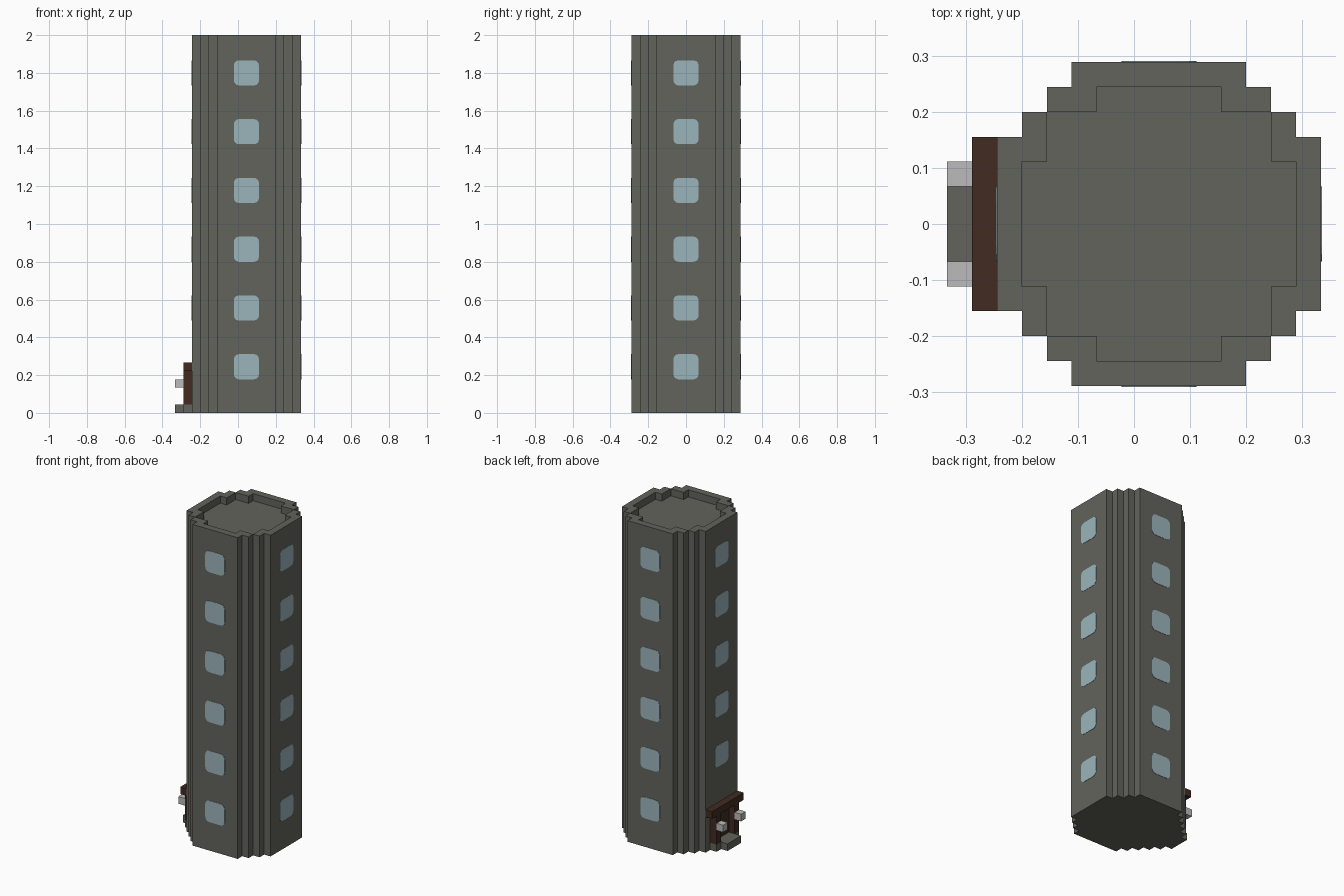
import bpy
import bmesh
from math import pi, sin, cos
from mathutils import Matrix, Vector

if "Cube" in bpy.data.objects:
    bpy.data.objects.remove(bpy.data.objects["Cube"])

U = 2 / 45      # block size
AXIS = 1        # tower axis along x, in blocks
HEIGHT = 45
HALF = 6.5      # half width of the tower


def material(name, color):
    m = bpy.data.materials.new(name)
    m.use_nodes = True
    m.diffuse_color = (*color, 1)
    m.node_tree.nodes["Principled BSDF"].inputs["Base Color"].default_value = (*color, 1)
    return m


STONE = material("grey stone", (0.125, 0.125, 0.107))
GLASS = material("pale blue glass", (0.33, 0.46, 0.50))
WOOD = material("dark brown wood", (0.054, 0.024, 0.016))
LAMP = material("light grey lamp", (0.50, 0.50, 0.50))


def prism(name, outline, z0, z1, mat, matrix=Matrix()):
    """Extrude a flat outline, given in blocks, from z0 to z1."""
    bm = bmesh.new()
    face = bm.faces.new([bm.verts.new((x, y, z0)) for x, y in outline])
    top = bmesh.ops.extrude_face_region(bm, geom=[face])
    verts = [v for v in top["geom"] if isinstance(v, bmesh.types.BMVert)]
    bmesh.ops.translate(bm, verts=verts, vec=(0, 0, z1 - z0))
    bmesh.ops.transform(bm, matrix=Matrix.Scale(U, 4) @ matrix, verts=bm.verts)
    bmesh.ops.recalc_face_normals(bm, faces=bm.faces)
    mesh = bpy.data.meshes.new(name)
    bm.to_mesh(mesh)
    bm.free()
    mesh.materials.append(mat)
    obj = bpy.data.objects.new(name, mesh)
    bpy.context.collection.objects.link(obj)
    return obj


def box(name, x, y, z, mat):
    outline = [(x[0], y[0]), (x[1], y[0]), (x[1], y[1]), (x[0], y[1])]
    return prism(name, outline, z[0], z[1], mat)


def stepped_outline(steps):
    """Mirror a quarter staircase into a closed stepped ring."""
    quarter = []
    for i, (a, b) in enumerate(steps):
        quarter.append((a, b))
        if i + 1 < len(steps):
            quarter.append((steps[i + 1][0], b))
    half = quarter + [(-x, y) for x, y in reversed(quarter)]
    return half + [(-x, -y) for x, y in half]


def rounded_square(half, radius, segments=3):
    points = []
    for corner in range(4):
        mid = pi / 4 + corner * pi / 2
        cx = (half - radius) * (1 if cos(mid) > 0 else -1)
        cy = (half - radius) * (1 if sin(mid) > 0 else -1)
        for s in range(segments + 1):
            a = corner * pi / 2 + s / segments * pi / 2
            points.append((cx + radius * cos(a), cy + radius * sin(a)))
    return points


# Tower body with a sunken roof
shift = Matrix.Translation((AXIS, 0, 0))
tower = prism("tower", stepped_outline([(6.5, 3.5), (5.5, 4.5), (4.5, 5.5), (3.5, 6.5)]),
              0, HEIGHT, STONE, shift)
cutter = prism("roof_cutter", stepped_outline([(5.5, 2.5), (4.5, 4.5), (2.5, 5.5)]),
               HEIGHT - 1, HEIGHT + 1, STONE, shift)
cutter.hide_render = True
cut = tower.modifiers.new("sunken roof", "BOOLEAN")
cut.operation = "DIFFERENCE"
cut.solver = "EXACT"
cut.object = cutter
bpy.context.view_layer.objects.active = tower
bpy.ops.object.modifier_apply(modifier=cut.name)
bpy.data.objects.remove(cutter)

# Windows on all four sides; the door replaces the lowest one on the right side
pane = rounded_square(1.5, 0.6)
for side, turn in (("front", 0), ("left", 1), ("back", 2), ("right", 3)):
    for floor in range(6):
        if side == "right" and floor == 0:
            continue
        place = (Matrix.Translation((AXIS, 0, 5.5 + 7 * floor))
                 @ Matrix.Rotation(turn * pi / 2, 4, "Z")
                 @ Matrix.Translation((0, -HALF, 0))
                 @ Matrix.Rotation(pi / 2, 4, "X"))
        prism(f"{side}_window_{floor + 1}", pane, -0.02, 0.04, GLASS, place)

# Doorway
wall = AXIS - HALF
box("door_sill", (wall - 1, wall), (-2.5, 2.5), (0, 1), STONE)
box("door_step", (wall - 2, wall - 1), (-1.5, 1.5), (0, 1), STONE)
box("door", (wall - 0.1, wall), (-1.5, 1.5), (1, 5), WOOD)
box("door_lintel", (wall - 1, wall), (-3.5, 3.5), (5, 6), WOOD)
for side, s in (("left", -1), ("right", 1)):
    span = sorted((1.5 * s, 2.5 * s))
    box(f"{side}_door_post", (wall - 1, wall), span, (1, 5), WOOD)
    box(f"{side}_door_lamp", (wall - 2, wall - 1), span, (3, 4), LAMP)
